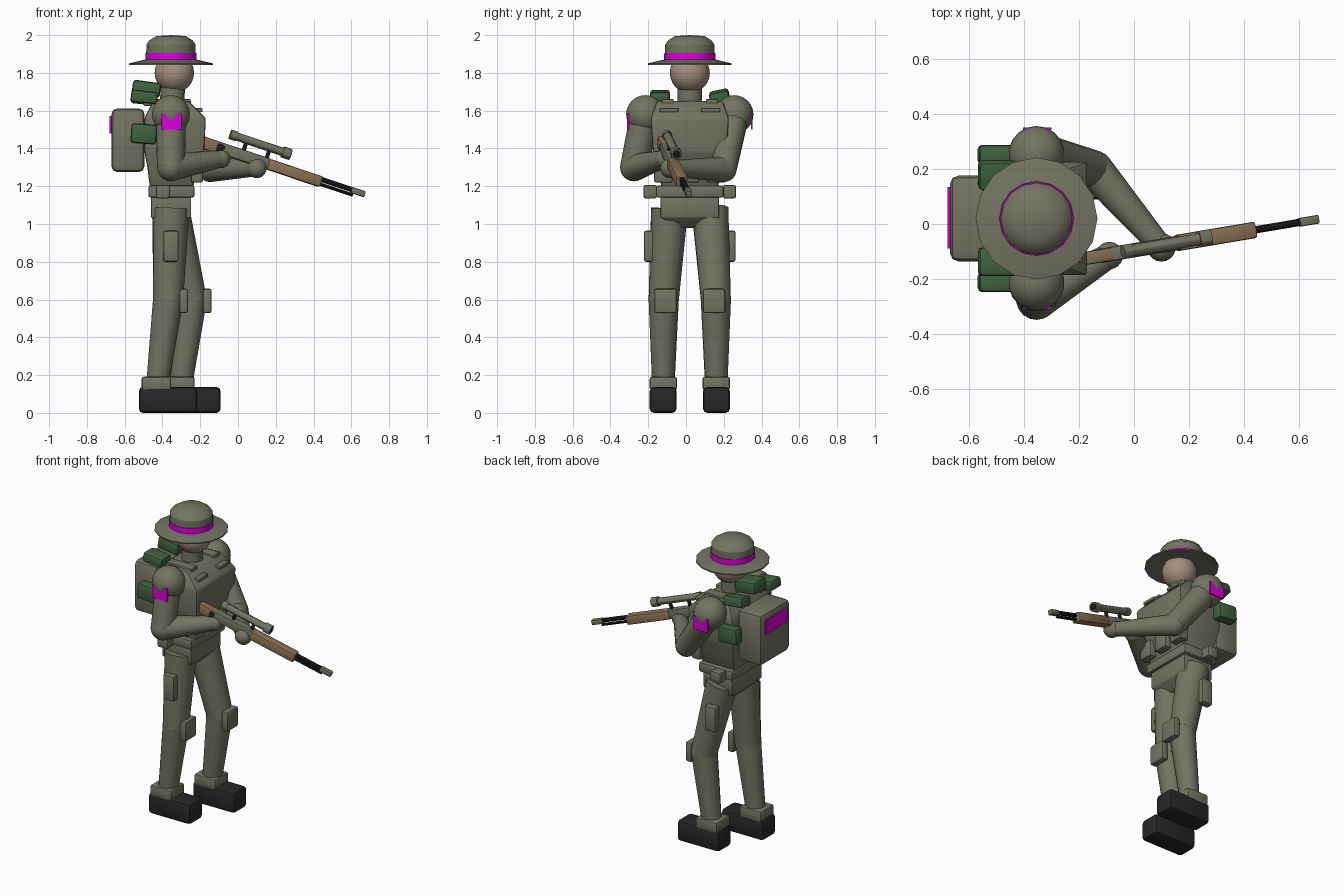
import bpy, bmesh, math
from mathutils import Vector, Matrix, Euler

cube = bpy.data.objects.get("Cube")
if cube:
    bpy.data.objects.remove(cube)

CY = 0.02    # centre line of the figure
CX = -0.355  # middle of the body, front to back


def material(name, rgb):
    m = bpy.data.materials.new(name)
    m.use_nodes = True
    m.diffuse_color = (*rgb, 1)
    m.node_tree.nodes["Principled BSDF"].inputs["Base Color"].default_value = (*rgb, 1)
    return m


OLIVE = material("olive_cloth", (0.175, 0.175, 0.125))
SKIN = material("skin", (0.38, 0.27, 0.21))
MAGENTA = material("magenta", (0.7, 0.0, 0.7))
GREEN = material("green_roll", (0.05, 0.125, 0.05))
WOOD = material("wood", (0.27, 0.175, 0.095))
BLACK = material("boot_black", (0.02, 0.02, 0.021))
STEEL = material("gun_metal", (0.013, 0.013, 0.014))


def finish(bm, name, mat, bevel=0.0, matrix=None):
    if bevel:
        bmesh.ops.bevel(bm, geom=bm.edges[:], offset=bevel, segments=2,
                        profile=0.5, affect='EDGES', clamp_overlap=True)
    bmesh.ops.recalc_face_normals(bm, faces=bm.faces[:])
    mesh = bpy.data.meshes.new(name)
    bm.to_mesh(mesh)
    bm.free()
    mesh.materials.append(mat)
    ob = bpy.data.objects.new(name, mesh)
    bpy.context.collection.objects.link(ob)
    if matrix:
        ob.matrix_world = matrix
    bpy.ops.object.select_all(action='DESELECT')
    ob.select_set(True)
    bpy.context.view_layer.objects.active = ob
    bpy.ops.object.shade_smooth_by_angle(angle=math.radians(30))
    return ob


def box(name, mat, xs, ys, zs, bevel=0.012, tilt=(0, 0, 0), frame=None):
    """Bevelled box between the given limits."""
    bm = bmesh.new()
    bmesh.ops.create_cube(bm, size=1)
    size = [b - a for a, b in (xs, ys, zs)]
    mid = [(a + b) / 2 for a, b in (xs, ys, zs)]
    bmesh.ops.scale(bm, vec=size, verts=bm.verts[:])
    turn = Euler([math.radians(t) for t in tilt]).to_matrix().to_4x4()
    placed = Matrix.Translation(mid) @ turn
    return finish(bm, name, mat, bevel, frame @ placed if frame else placed)


def loft(name, mat, sections, bevel):
    """Rectangular sections (z, x0, x1, half width) joined upward."""
    bm = bmesh.new()
    rings = [[bm.verts.new((x, CY + s * w, z)) for x, s in ((a, -1), (b, -1), (b, 1), (a, 1))]
             for z, a, b, w in sections]
    for lo, hi in zip(rings, rings[1:]):
        for i in range(4):
            j = (i + 1) % 4
            bm.faces.new((lo[i], lo[j], hi[j], hi[i]))
    bm.faces.new(rings[0][::-1])
    bm.faces.new(rings[-1])
    return finish(bm, name, mat, bevel)


def add_tube(bm, a, b, ra, rb, sides=16):
    a, b = Vector(a), Vector(b)
    turn = (b - a).to_track_quat('Z', 'Y').to_matrix().to_4x4()
    bmesh.ops.create_cone(bm, cap_ends=True, segments=sides, radius1=ra, radius2=rb,
                          depth=(b - a).length,
                          matrix=Matrix.Translation((a + b) / 2) @ turn)


def add_ball(bm, p, r):
    bmesh.ops.create_uvsphere(bm, u_segments=18, v_segments=12, radius=r,
                              matrix=Matrix.Translation(p))


def limb(name, mat, points, radii):
    """Tapered tubes through the points, with balls at inner joints."""
    bm = bmesh.new()
    for i in range(len(points) - 1):
        add_tube(bm, points[i], points[i + 1], radii[i], radii[i + 1])
    for p, r in list(zip(points, radii))[1:-1]:
        add_ball(bm, p, r)
    return finish(bm, name, mat)


def ball(name, mat, p, r, stretch=1.0):
    bm = bmesh.new()
    add_ball(bm, (0, 0, 0), r)
    bmesh.ops.scale(bm, vec=(1, 1, stretch), verts=bm.verts[:])
    bmesh.ops.translate(bm, vec=p, verts=bm.verts[:])
    return finish(bm, name, mat)


def lathe(name, mat, profile, sides=16):
    """Turned shape about the head axis, from (radius, z) pairs."""
    bm = bmesh.new()
    verts = [bm.verts.new((r, 0, z)) for r, z in profile]
    edges = [bm.edges.new(p) for p in zip(verts, verts[1:])]
    bmesh.ops.spin(bm, geom=verts + edges, axis=(0, 0, 1), cent=(0, 0, 0),
                   steps=sides, angle=math.tau)
    bmesh.ops.remove_doubles(bm, verts=bm.verts[:], dist=0.0005)
    bmesh.ops.translate(bm, vec=(CX, CY, 0), verts=bm.verts[:])
    return finish(bm, name, mat)


# Head, neck and hat
ball("head", SKIN, (CX + 0.018, CY, 1.80), 0.106)
limb("neck", OLIVE, [(-0.35, CY, 1.58), (-0.345, CY, 1.74)], [0.066, 0.064])
lathe("hat_brim", OLIVE, [(0, 1.856), (0.12, 1.854), (0.222, 1.842), (0.222, 1.850), (0.13, 1.872), (0, 1.875)])
lathe("hat_crown", OLIVE, [(0, 1.86), (0.132, 1.86), (0.13, 1.95), (0.115, 1.972), (0.078, 1.995), (0, 2.0)])
lathe("hat_band", MAGENTA, [(0.128, 1.868), (0.136, 1.868), (0.135, 1.906), (0.127, 1.906)])

# Torso, vest and hips
loft("torso", OLIVE, [(1.18, -0.465, -0.24, 0.145), (1.30, -0.48, -0.215, 0.175),
                      (1.38, -0.495, -0.18, 0.195), (1.56, -0.495, -0.17, 0.207),
                      (1.65, -0.45, -0.26, 0.175)], 0.012)
loft("pelvis", OLIVE, [(0.98, -0.41, -0.30, 0.06), (1.035, -0.46, -0.248, 0.155),
                       (1.15, -0.46, -0.248, 0.155)], 0.006)
box("belt", OLIVE, (-0.475, -0.23), (CY - 0.18, CY + 0.18), (1.14, 1.205))
for i, y in enumerate((-0.12, 0.02, 0.16)):
    box(f"belly_pouch_{i}", OLIVE, (-0.25, -0.185), (y - 0.05, y + 0.05), (1.22, 1.33))

# Parts on both sides of the body
for s, side in ((-1, "trailing"), (1, "leading")):
    def span(near, far):
        return tuple(sorted((CY + s * near, CY + s * far)))
    step = 0 if s < 0 else 0.125
    hip = (CX, CY + s * 0.107, 1.08)
    knee = (-0.37 + step, CY + s * 0.138, 0.60)
    ankle = (-0.425 + step, CY + s * 0.14, 0.16)
    limb(f"{side}_leg", OLIVE, [hip, knee, ankle], [0.098, 0.08, 0.06])
    box(f"{side}_trouser_cuff", OLIVE, (-0.51 + step, -0.355 + step), span(0.068, 0.212), (0.12, 0.192))
    box(f"{side}_boot", BLACK, (-0.525 + step, -0.217 + step), span(0.07, 0.212), (0, 0.137), 0.022)
    box(f"{side}_knee_pad", OLIVE, (-0.31 + step, -0.265 + step), span(0.07, 0.188), (0.528, 0.658))
    box(f"{side}_thigh_pocket", OLIVE, (-0.395, -0.315), span(0.19, 0.243), (0.80, 0.965))
    box(f"{side}_belt_pouch", OLIVE, (-0.435, -0.36), span(0.175, 0.245), (1.135, 1.207))
    box(f"{side}_chest_strap", OLIVE, (-0.24, -0.188), span(0.06, 0.16), (1.593, 1.613), 0.004)
    box(f"{side}_shoulder_strap", OLIVE, (-0.50, -0.25), span(0.085, 0.15), (1.625, 1.662), 0.008)
    ball(f"{side}_shoulder", OLIVE, (CX, CY + s * 0.235, 1.58), 0.102)
    box(f"{side}_arm_patch", MAGENTA, (-0.405, -0.30), span(0.323, 0.332), (1.50, 1.585), 0)
    box(f"{side}_low_roll", GREEN, (-0.567, -0.43), span(0.195, 0.268), (1.425, 1.53), 0.016, (0, 4, 0))
    box(f"{side}_high_roll", GREEN, (-0.567, -0.425), span(0.105, 0.21), (1.64, 1.705), 0.016, (s * 12 if s > 0 else 0, 6, 0))

# Arms and hands
trigger_hand, support_hand = (-0.09, -0.115, 1.345), (0.10, -0.085, 1.295)
limb("trigger_arm", OLIVE, [(CX, -0.215, 1.58), (-0.355, -0.275, 1.30), trigger_hand], [0.08, 0.074, 0.045])
limb("support_arm", OLIVE, [(CX, 0.255, 1.58), (-0.145, 0.20, 1.29), support_hand], [0.08, 0.068, 0.042])
ball("trigger_hand", OLIVE, trigger_hand, 0.05)
ball("support_hand", OLIVE, support_hand, 0.052)

# Pack
box("backpack", OLIVE, (-0.67, -0.495), (-0.136, 0.176), (1.275, 1.612), 0.03)
box("pack_patch", MAGENTA, (-0.679, -0.67), (-0.09, 0.135), (1.48, 1.572), 0)
box("middle_roll", GREEN, (-0.56, -0.41), (-0.045, 0.085), (1.675, 1.755), 0.016, (0, 8, 0))

# Rifle, laid along its own axis from stock to muzzle
start = Vector((-0.175, -0.125, 1.43))
along = (Vector((0.675, 0.018, 1.145)) - start).normalized()
across = Vector((0, 0, 1)).cross(along).normalized()
up = along.cross(across)
GUN = Matrix((along, across, up)).transposed().to_4x4()
GUN.translation = start


def gun_box(name, mat, xs, half, zs, bevel=0.008):
    return box(name, mat, xs, (-half, half), zs, bevel, frame=GUN)


def gun_rod(name, mat, a, b, r, z, sides=10):
    bm = bmesh.new()
    add_tube(bm, (a, 0, z), (b, 0, z), r, r, sides)
    return finish(bm, name, mat, matrix=GUN)


gun_box("rifle_stock", WOOD, (-0.08, 0.10), 0.024, (-0.035, 0.03))
gun_box("rifle_grip", STEEL, (0.06, 0.115), 0.026, (-0.06, 0.024))
gun_box("rifle_receiver", OLIVE, (0.09, 0.365), 0.026, (-0.03, 0.03))
gun_box("rifle_fore_end", WOOD, (0.355, 0.655), 0.03, (-0.03, 0.028))
gun_rod("rifle_barrel", STEEL, 0.64, 0.86, 0.014, 0.012)
gun_rod("rifle_lower_rod", STEEL, 0.64, 0.84, 0.009, -0.014)
gun_box("rifle_muzzle", OLIVE, (0.825, 0.90), 0.016, (-0.006, 0.026), 0.005)
gun_rod("scope_tube", OLIVE, 0.12, 0.45, 0.022, 0.085, 12)
gun_rod("scope_front_ring", OLIVE, 0.41, 0.455, 0.03, 0.085, 12)
gun_rod("scope_rear_ring", OLIVE, 0.115, 0.15, 0.026, 0.085, 12)
gun_rod("scope_lens", STEEL, 0.45, 0.458, 0.022, 0.085, 12)
for i, x in enumerate((0.2, 0.33)):
    gun_box(f"scope_mount_{i}", STEEL, (x, x + 0.02), 0.008, (0.02, 0.075), 0.003)
